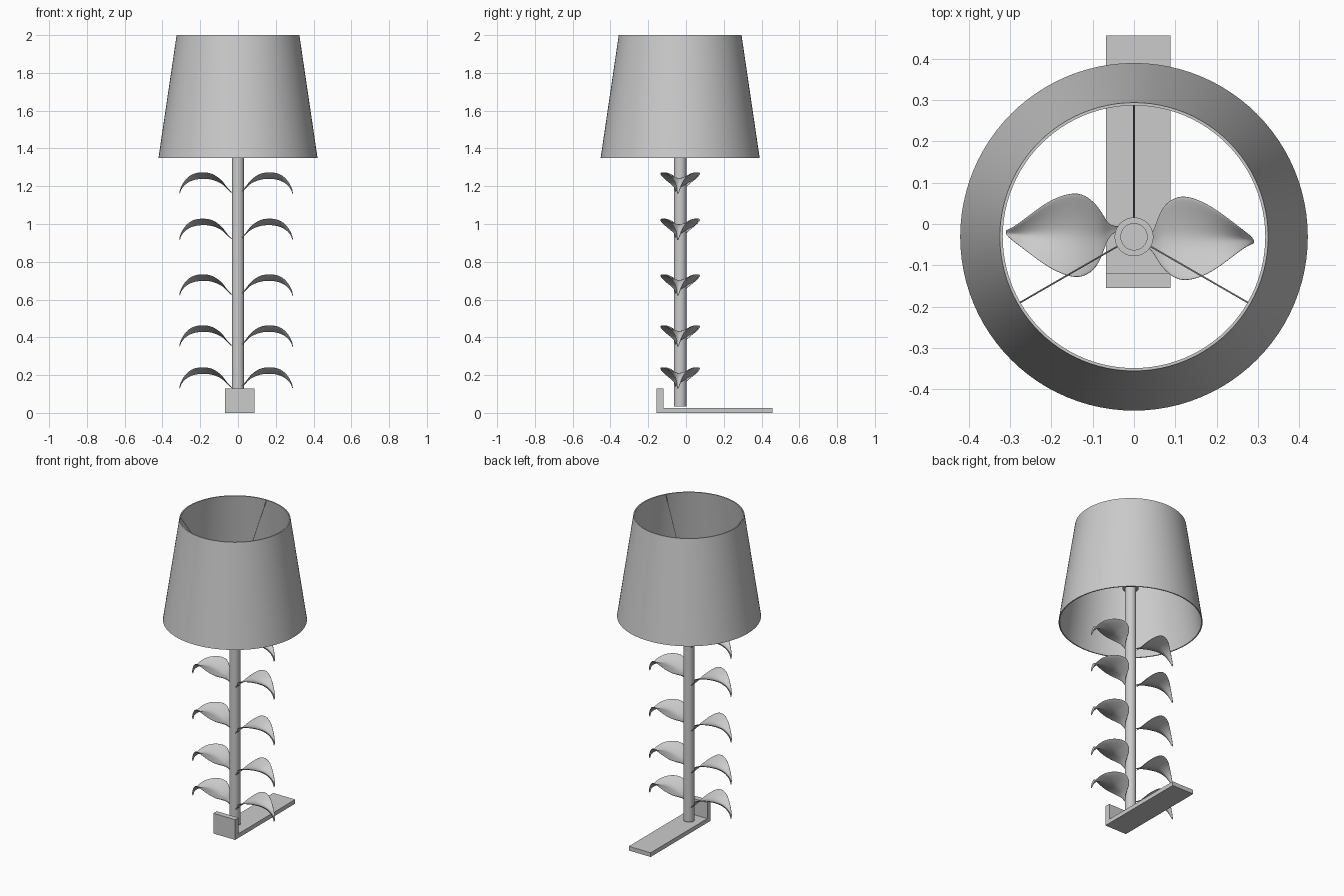
import bpy, bmesh, math
from mathutils import Vector

if "Cube" in bpy.data.objects:
    bpy.data.objects.remove(bpy.data.objects["Cube"])

CY = -0.031  # y of the lamp axis


def add_object(name, bm, smooth=True):
    bmesh.ops.recalc_face_normals(bm, faces=bm.faces[:])
    me = bpy.data.meshes.new(name)
    bm.to_mesh(me)
    bm.free()
    ob = bpy.data.objects.new(name, me)
    bpy.context.collection.objects.link(ob)
    if smooth:
        bpy.ops.object.select_all(action='DESELECT')
        ob.select_set(True)
        bpy.context.view_layer.objects.active = ob
        bpy.ops.object.shade_smooth_by_angle(angle=math.radians(40))
    return ob


def lathe(name, profile, segments, closed=True):
    """Spin (radius, z) points about the lamp axis."""
    bm = bmesh.new()
    rings = []
    for r, z in profile:
        rings.append([bm.verts.new((r * math.cos(a), CY + r * math.sin(a), z))
                      for a in (2 * math.pi * i / segments for i in range(segments))])
    pairs = list(zip(rings, rings[1:]))
    if closed:
        pairs.append((rings[-1], rings[0]))
    else:
        bm.faces.new(rings[0])
        bm.faces.new(rings[-1])
    for a, b in pairs:
        for i in range(segments):
            j = (i + 1) % segments
            bm.faces.new((a[i], a[j], b[j], b[i]))
    return add_object(name, bm)


def rod(name, p, q, radius):
    p, q = Vector(p), Vector(q)
    bm = bmesh.new()
    bmesh.ops.create_cone(bm, cap_ends=True, segments=8, radius1=radius,
                          radius2=radius, depth=(q - p).length)
    ob = add_object(name, bm)
    ob.location = (p + q) / 2
    ob.rotation_euler = (q - p).to_track_quat('Z', 'Y').to_euler()
    return ob


# L-shaped base: side profile in (y, z) extruded along x
bm = bmesh.new()
profile = [(-.155, 0), (.457, 0), (.457, .027), (-.12, .027), (-.12, .13), (-.155, .13)]
face = bm.faces.new([bm.verts.new((-.068, y, z)) for y, z in profile])
ext = bmesh.ops.extrude_face_region(bm, geom=[face])
bmesh.ops.translate(bm, vec=(.156, 0, 0),
                    verts=[g for g in ext['geom'] if isinstance(g, bmesh.types.BMVert)])
add_object("base_bracket", bm, smooth=False)

# Pole, hub collar, open tapered shade
lathe("pole", [(.033, .035), (.033, 1.60)], 40, closed=False)
lathe("hub_collar", [(.032, 1.575), (.047, 1.575), (.047, 1.595), (.032, 1.595)], 40)
lathe("shade", [(.421, 1.35), (.325, 2.0), (.318, 2.0), (.414, 1.35)], 96)

# Three sloping spokes from hub to top rim
for k in range(3):
    a = math.radians(90 + 120 * k)
    c, s = math.cos(a), math.sin(a)
    rod(f"shade_spoke_{k + 1}", (.045 * c, CY + .045 * s, 1.585),
        (.32 * c, CY + .32 * s, 1.995), .002)

# Leaf stations: distance out, midrib y, half width, midrib z below peak, edge rise
LEAF = [(.030, -.010, .005, -.112, 0), (.060, -.015, .010, -.085, .002),
        (.073, -.022, .042, -.070, .008), (.090, -.030, .078, -.058, .018),
        (.120, -.028, .101, -.045, .028), (.150, -.027, .105, -.037, .034),
        (.200, -.025, .087, -.035, .036), (.250, -.025, .050, -.045, .034),
        (.285, -.025, .022, -.068, .022), (.306, -.023, .009, -.095, .008),
        (.309, -.018, .003, -.115, 0)]


def leaf_mesh():
    bm = bmesh.new()
    rows = []
    for d, y, w, z, rise in LEAF:
        rows.append([bm.verts.new((-d, y + w * v, z + rise * abs(v) ** 1.3))
                     for v in (-1, -.67, -.33, 0, .33, .67, 1)])
    for a, b in zip(rows, rows[1:]):
        for i in range(6):
            bm.faces.new((a[i], a[i + 1], b[i + 1], b[i]))
    return bm


# Leaf pairs: right leaf is the left one turned half round
for n, peak in enumerate((.243, .465, .735, 1.03, 1.275)):
    for side in ("left", "right"):
        leaf = add_object(f"leaf_{side}_{n + 1}", leaf_mesh())
        leaf.location.z = peak
        if side == "right":
            leaf.rotation_euler.z = math.pi
            leaf.location.x, leaf.location.y = -.02, 2 * CY
        solid = leaf.modifiers.new("thickness", 'SOLIDIFY')
        solid.thickness = .005
        solid.offset = 0
        sub = leaf.modifiers.new("smooth", 'SUBSURF')
        sub.levels = sub.render_levels = 2
